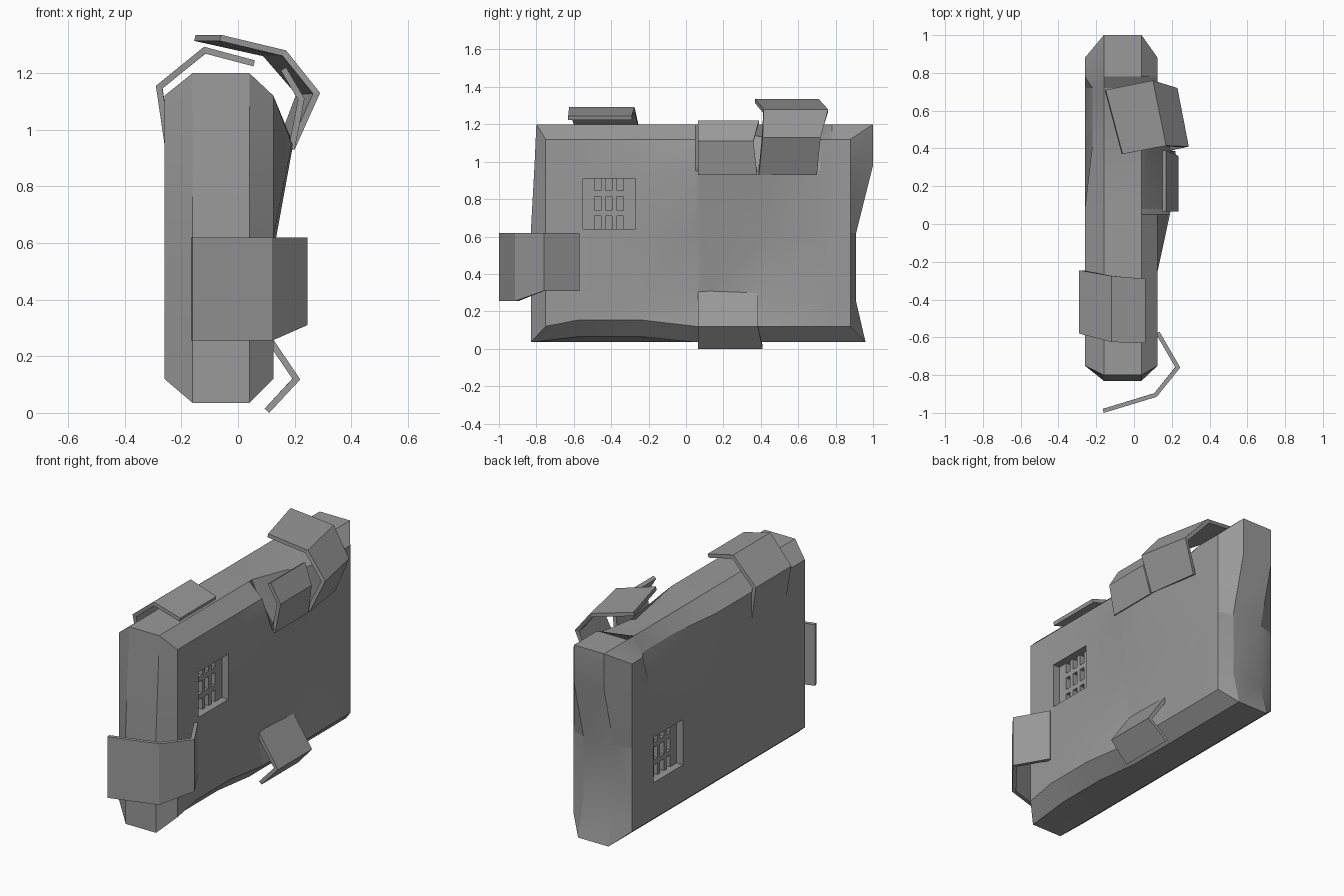
import bpy, bmesh
from mathutils import Vector

if "Cube" in bpy.data.objects:
    bpy.data.objects.remove(bpy.data.objects["Cube"])

grey = bpy.data.materials.new("dark_grey")
grey.diffuse_color = (.32, .32, .32, 1)
grey.use_nodes = True
grey.node_tree.nodes["Principled BSDF"].inputs["Base Color"].default_value = grey.diffuse_color


def make_object(name, bm):
    mesh = bpy.data.meshes.new(name)
    bm.to_mesh(mesh)
    bm.free()
    mesh.materials.append(grey)
    ob = bpy.data.objects.new(name, mesh)
    bpy.context.collection.objects.link(ob)
    return ob


def add_box(bm, lo, hi):
    lo, hi = Vector(lo), Vector(hi)
    verts = bmesh.ops.create_cube(bm, size=1)["verts"]
    for v in verts:
        v.co = (lo + hi) / 2 + v.co * (hi - lo)


# Slab body: two side grids joined by a chamfered, dented rim
YS = [-.75, -.57, -.25, .05, .08, .42, .72, .78, .88]
ZS = [.12, .25, .62, .95, 1.12]
RIM_Z = [.035, .25, .62, .98, 1.2]
FRONT = [-.83, -.83, -.83, -.81, -.8]
BACK = [.96, .91, .91, 1.0, 1.0]
NI, NJ = len(YS) - 1, len(ZS) - 1
RIGHT_SHIFT = {(3, 3): .065, (4, 3): .07, (5, 3): .07, (3, 2): .01, (4, 2): .01,
               (4, 4): -.05, (5, 4): -.05, (3, 1): -.035, (4, 1): -.04, (5, 1): -.03}
LEFT_SHIFT = {(5, 4): .04, (6, 4): .04, (2, 2): .02}
loop = ([(i, 0) for i in range(NI)] + [(NI, j) for j in range(NJ)]
        + [(i, NJ) for i in range(NI, 0, -1)] + [(0, j) for j in range(NJ, 0, -1)])

bm = bmesh.new()
rims = []
for face_x, rim_x, shifts, right in ((.125, .04, RIGHT_SHIFT, True), (-.26, -.16, LEFT_SHIFT, False)):
    grid = {}
    for i, y in enumerate(YS):
        for j, z in enumerate(ZS):
            lift = .035 if right and j == 0 and i in (1, 2) else 0
            grid[i, j] = bm.verts.new((face_x + shifts.get((i, j), 0), y, z + lift))
    for i in range(NI):
        for j in range(NJ):
            bm.faces.new([grid[i, j], grid[i + 1, j], grid[i + 1, j + 1], grid[i, j + 1]])
    rim = []
    for i, j in loop:
        y = FRONT[j] if i == 0 else BACK[j] if i == NI else YS[i]
        lift = .03 if right and j == 0 and i in (1, 2) else 0
        lift = -.07 if right and j == NJ and i in (5, 6) else lift
        rim.append(bm.verts.new((rim_x, y, RIM_Z[j] + lift)))
    for k in range(len(loop)):
        n = (k + 1) % len(loop)
        bm.faces.new([grid[loop[k]], grid[loop[n]], rim[n], rim[k]])
    rims.append(rim)
for k in range(len(loop)):
    n = (k + 1) % len(loop)
    bm.faces.new([rims[0][k], rims[0][n], rims[1][n], rims[1][k]])
bmesh.ops.recalc_face_normals(bm, faces=bm.faces)
body = make_object("slab_body", bm)

# Window pockets cut into both sides, each with a barred grille
for name, face_x, sign, y0, z0 in (("right_grille", .125, 1, -.55, .64), ("left_grille", -.26, -1, .40, .335)):
    bm = bmesh.new()
    ends = sorted((face_x + sign * .1, face_x - sign * .08))
    add_box(bm, (ends[0], y0, z0), (ends[1], y0 + .28, z0 + .27))
    cutter = make_object("window_cutter", bm)
    cutter.hide_render = True
    mod = body.modifiers.new("window", "BOOLEAN")
    mod.operation, mod.solver, mod.object = "DIFFERENCE", "EXACT", cutter
    bpy.context.view_layer.objects.active = body
    bpy.ops.object.modifier_apply(modifier=mod.name)
    bpy.data.objects.remove(cutter)

    bm = bmesh.new()
    xs = sorted((face_x - sign * .042, face_x - sign * .085))
    for a, b in ((0, .06), (.095, .12), (.155, .18), (.215, .28)):
        add_box(bm, (xs[0], y0 + a, z0), (xs[1], y0 + b, z0 + .27))
    for y in (.06, .12, .18):
        for a, b in ((.07, .1), (.175, .205)):
            add_box(bm, (xs[0], y0 + y, z0 + a), (xs[1], y0 + y + .035, z0 + b))
    make_object(name, bm)

bpy.ops.object.select_all(action="DESELECT")
body.select_set(True)
bpy.context.view_layer.objects.active = body
bpy.ops.object.shade_smooth_by_angle(angle=.3)


# Bent plates wrapping the edges, each from two matching edge lines
def plate(name, near, far):
    bm = bmesh.new()
    a = [bm.verts.new(p) for p in near]
    b = [bm.verts.new(p) for p in far]
    for k in range(len(a) - 1):
        bm.faces.new([a[k], a[k + 1], b[k + 1], b[k]])
    bm.normal_update()
    outward = sum(f.normal.dot(f.calc_center_median() - Vector((-.07, .08, .6))) for f in bm.faces)
    if outward < 0:
        bmesh.ops.reverse_faces(bm, faces=bm.faces)
    ob = make_object(name, bm)
    mod = ob.modifiers.new("thickness", "SOLIDIFY")
    mod.thickness, mod.offset, mod.use_even_offset = .022, -1, True


front = [(.135, -.57), (.245, -.76), (.12, -.915), (-.16, -1.0)]
plate("front_plate", [(x, y, z) for (x, y), z in zip(front, (.31, .31, .255, .255))],
      [(x, y, .62) for x, y in front])
plate("lower_right_plate", [(.09, .065, .31), (.22, .065, .118), (.11, .065, 0)],
      [(.09, .385, .31), (.22, .385, .118), (.11, .41, 0)])
plate("upper_right_plate", [(.2, .065, .93), (.235, .065, 1.11), (.17, .065, 1.22)],
      [(.2, .38, .93), (.235, .36, 1.11), (.17, .39, 1.22)])
plate("top_back_plate", [(.2, .39, .93), (.29, .41, 1.13), (.17, .415, 1.28), (-.06, .37, 1.335)],
      [(.155, .70, .93), (.23, .72, 1.13), (.1, .76, 1.28), (-.15, .71, 1.335)])
plate("top_left_plate", [(.06, -.63, 1.245), (-.12, -.625, 1.293), (-.29, -.58, 1.155), (-.26, -.57, .95)],
      [(.06, -.29, 1.245), (-.12, -.275, 1.293), (-.29, -.245, 1.155), (-.26, -.25, .95)])
